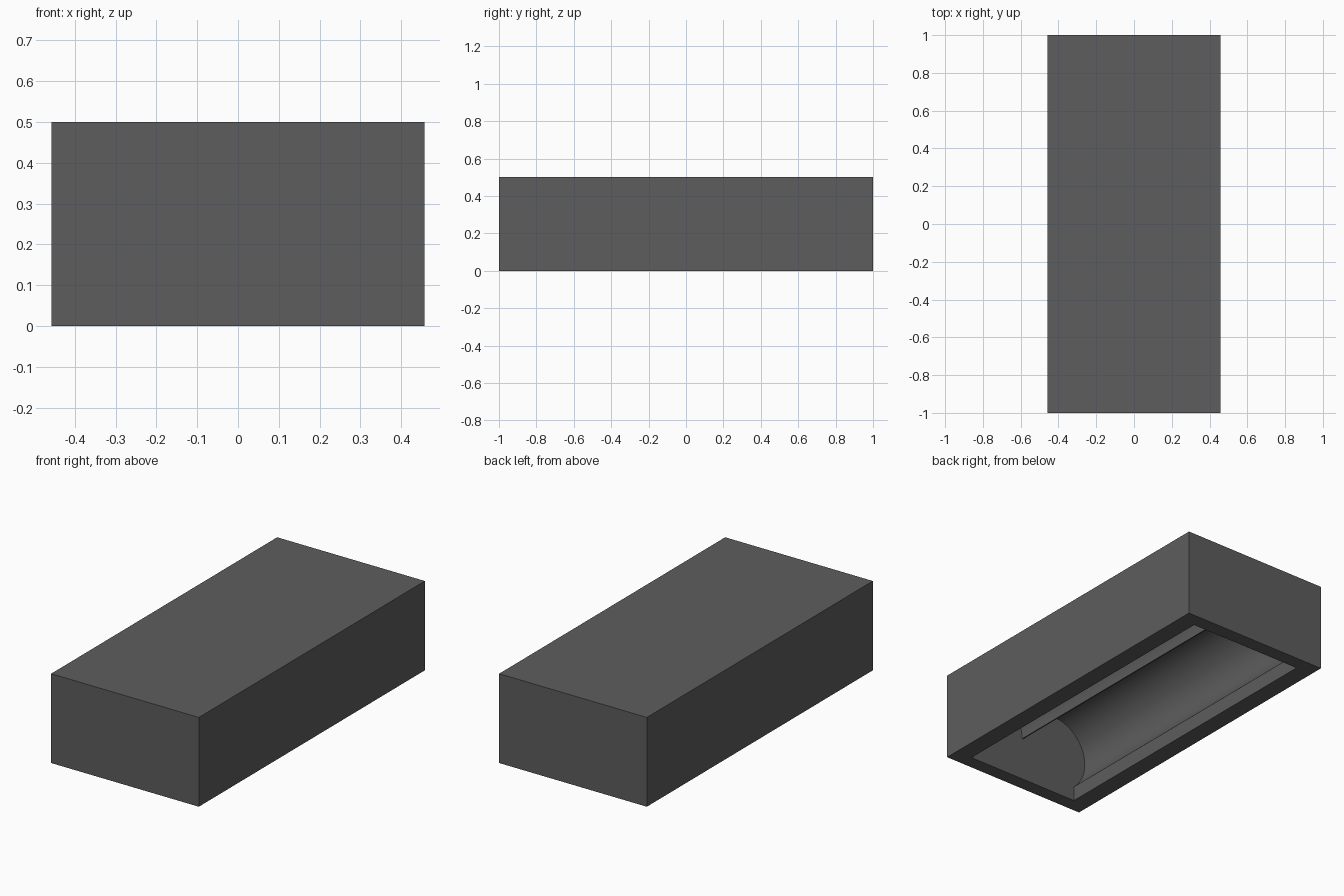
import bpy, bmesh, math

if "Cube" in bpy.data.objects:
    bpy.data.objects.remove(bpy.data.objects["Cube"])

HX, HY, H = 0.4575, 1.0, 0.5       # outer half width, half length, height
OX, OY = 0.355, 0.92               # opening half width, half length
C, R, ZC = 0.2170, 0.2135, 0.247   # tube centre, radius, centre height

mat = bpy.data.materials.new("dark grey plastic")
mat.diffuse_color = (0.11, 0.11, 0.11, 1)
mat.use_nodes = True
mat.node_tree.nodes["Principled BSDF"].inputs["Base Color"].default_value = mat.diffuse_color


def extrude_profile(name, pts, half_len):
    """Solid made by extruding an x-z outline along y."""
    bm = bmesh.new()
    face = bm.faces.new([bm.verts.new((x, -half_len, z)) for x, z in pts])
    res = bmesh.ops.extrude_face_region(bm, geom=[face])
    verts = [g for g in res["geom"] if isinstance(g, bmesh.types.BMVert)]
    bmesh.ops.translate(bm, verts=verts, vec=(0, 2 * half_len, 0))
    bmesh.ops.recalc_face_normals(bm, faces=bm.faces)
    me = bpy.data.meshes.new(name)
    bm.to_mesh(me)
    bm.free()
    me.materials.append(mat)
    ob = bpy.data.objects.new(name, me)
    bpy.context.collection.objects.link(ob)
    return ob


# Outer block
case = extrude_profile("holder_case", [(-HX, 0), (HX, 0), (HX, H), (-HX, H)], HY)

# Cavity outline: open slot below, two round channels side by side above
start = -math.acos((OX - C) / R)
N = 48
right = [(OX, -0.1)]
for i in range(N + 1):
    a = start + (math.pi - start) * i / N
    right.append((C + R * math.cos(a), ZC + R * math.sin(a)))
left = [(-x, z) for x, z in reversed(right)]
cutter = extrude_profile("cavity_cutter", right + left, OY)
cutter.hide_render = True

# Cut the cavity and drop the cutter
mod = case.modifiers.new("cavity", "BOOLEAN")
mod.operation = "DIFFERENCE"
mod.solver = "EXACT"
mod.object = cutter
bpy.context.view_layer.objects.active = case
case.select_set(True)
cutter.select_set(False)
bpy.ops.object.modifier_apply(modifier=mod.name)
bpy.data.objects.remove(cutter, do_unlink=True)

# Smooth channels, crisp edges
bpy.ops.object.shade_smooth_by_angle(angle=math.radians(30))
